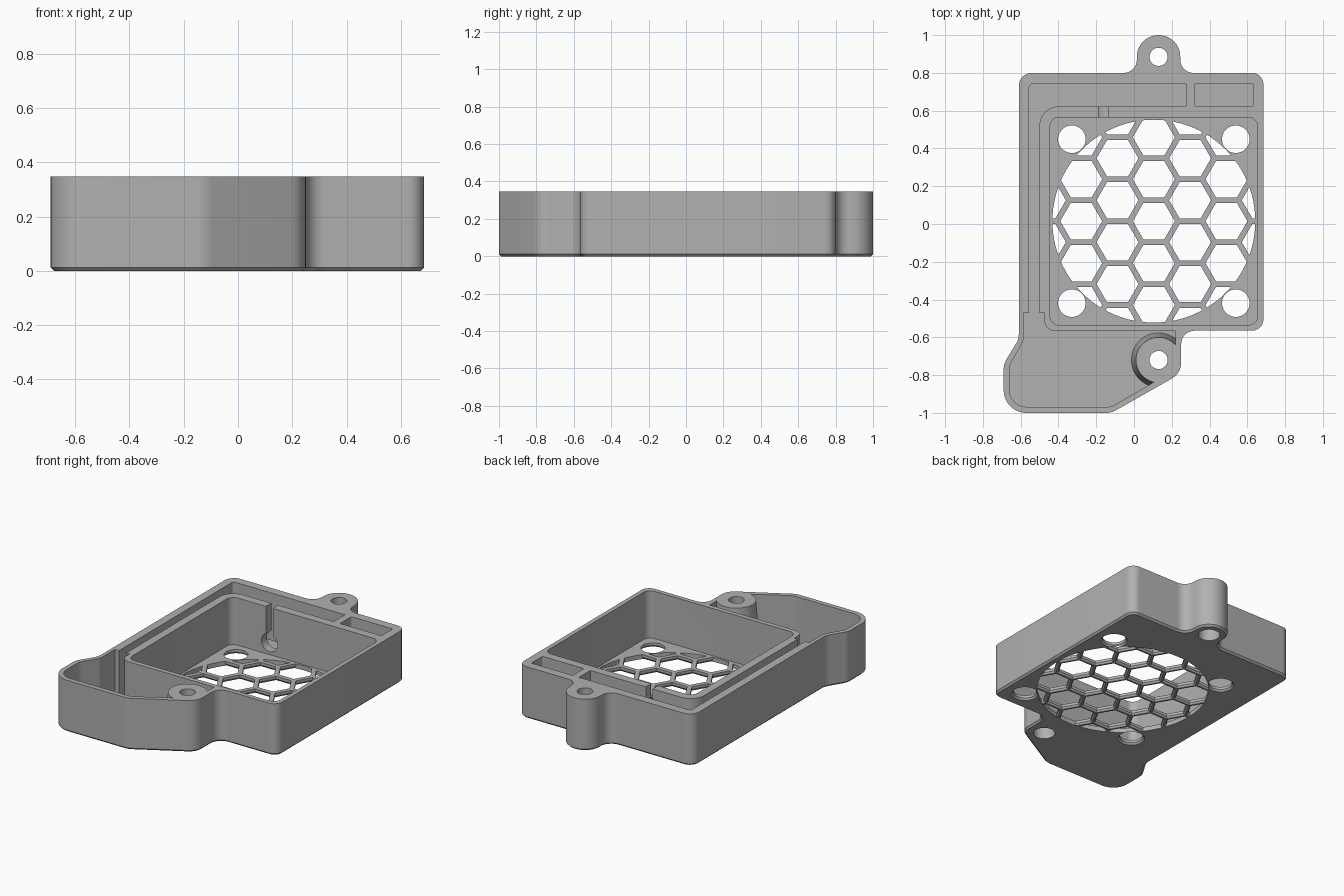
import bpy, bmesh, math
from mathutils import Vector, Matrix

cube = bpy.data.objects.get("Cube")
if cube:
    bpy.data.objects.remove(cube, do_unlink=True)

TOP, FLOOR, CHAMFER = 0.347, 0.03, 0.012
OVER = 0.4
FAN = Vector((0.105, 0.015))

grey = bpy.data.materials.new("grey plastic")
grey.use_nodes = True
colour = (0.44, 0.44, 0.44, 1)
grey.diffuse_color = colour
grey.node_tree.nodes["Principled BSDF"].inputs["Base Color"].default_value = colour


def rounded(corners, steps=10):
    """Outline from (x, y, radius) corners, each replaced by an arc."""
    out = []
    for i, (x, y, r) in enumerate(corners):
        p = Vector((x, y))
        a = (Vector(corners[i - 1][:2]) - p).normalized()
        b = (Vector(corners[(i + 1) % len(corners)][:2]) - p).normalized()
        if r == 0:
            out.append(p)
            continue
        half = a.angle(b) / 2
        centre = p + (a + b).normalized() * (r / math.sin(half))
        start = p + a * (r / math.tan(half)) - centre
        end = p + b * (r / math.tan(half)) - centre
        sweep = math.atan2(start.x * end.y - start.y * end.x, start.dot(end))
        for k in range(steps + 1):
            out.append(centre + Matrix.Rotation(sweep * k / steps, 2) @ start)
    return out


def finish(bm, name):
    bmesh.ops.recalc_face_normals(bm, faces=bm.faces)
    mesh = bpy.data.meshes.new(name)
    bm.to_mesh(mesh)
    bm.free()
    mesh.materials.append(grey)
    obj = bpy.data.objects.new(name, mesh)
    bpy.context.collection.objects.link(obj)
    return obj


def prism(name, corners, z0, z1, chamfer=0):
    """Extruded outline, optionally with a chamfered bottom edge."""
    bm = bmesh.new()
    base = bm.faces.new([bm.verts.new((p.x, p.y, z0 + chamfer)) for p in rounded(corners)])
    up = bmesh.ops.extrude_face_region(bm, geom=[base], use_keep_orig=True)["geom"]
    bmesh.ops.translate(bm, vec=(0, 0, z1 - z0 - chamfer),
                        verts=[v for v in up if isinstance(v, bmesh.types.BMVert)])
    bmesh.ops.recalc_face_normals(bm, faces=bm.faces)
    if chamfer:
        bmesh.ops.inset_region(bm, faces=[base], thickness=chamfer, use_even_offset=True)
        for v in base.verts:
            v.co.z = z0
    return finish(bm, name)


def box(name, x0, x1, y0, y1, z0, z1, r=0):
    return prism(name, [(x0, y0, r), (x1, y0, r), (x1, y1, r), (x0, y1, r)], z0, z1)


def stack(name, places, rings, sides):
    """Upright solids at each place, built from (radius, z) rings."""
    bm = bmesh.new()
    for x, y in places:
        loops = [[bm.verts.new((x + r * math.cos(math.tau * k / sides),
                                y + r * math.sin(math.tau * k / sides), z))
                  for k in range(sides)] for r, z in rings]
        bm.faces.new(loops[0])
        bm.faces.new(loops[-1])
        for a, b in zip(loops, loops[1:]):
            for k in range(sides):
                j = (k + 1) % sides
                bm.faces.new((a[k], a[j], b[j], b[k]))
    return finish(bm, name)


def combine(obj, tool, operation="DIFFERENCE"):
    """Apply a boolean and discard the tool."""
    mod = obj.modifiers.new("cut", "BOOLEAN")
    mod.operation, mod.solver, mod.object = operation, "EXACT", tool
    bpy.context.view_layer.update()
    result = obj.evaluated_get(bpy.context.evaluated_depsgraph_get())
    mesh = bpy.data.meshes.new_from_object(result)
    obj.modifiers.clear()
    obj.data = mesh
    bpy.data.objects.remove(tool, do_unlink=True)


# Solid outer block with the rear ear and the front connector lobe
housing = prism("fan_housing", [
    (-0.61, 0.80, 0.07), (0.015, 0.80, 0.07), (0.015, 1.0, 0.114), (0.245, 1.0, 0.114),
    (0.245, 0.80, 0.07), (0.685, 0.80, 0.06), (0.685, -0.565, 0.06), (0.25, -0.565, 0.07),
    (0.25, -0.79, 0.1), (-0.12, -1.0, 0.1), (-0.69, -1.0, 0.12), (-0.69, -0.74, 0.1),
    (-0.61, -0.61, 0.1)], 0, TOP, CHAMFER)

# Square fan bay
combine(housing, box("fan_bay", -0.445, 0.655, -0.535, 0.565, FLOOR, OVER, 0.05))

# Connector bay in the lobe, leaving a tapered screw boss
lobe = prism("connector_bay", [
    (-0.585, -0.47, 0), (-0.475, -0.47, 0), (-0.475, -0.567, 0.06), (0.22, -0.567, 0),
    (0.22, -0.77, 0), (-0.12, -0.968, 0.08), (-0.66, -0.968, 0.09), (-0.66, -0.75, 0.08),
    (-0.585, -0.62, 0.08)], FLOOR, OVER)
screws = [(0.13, 0.885), (0.13, -0.72)]
combine(lobe, stack("boss", screws[1:], [(0.146, 0), (0.12, TOP), (0.12, 0.5)], 64))
combine(housing, lobe)

# Wire channel round the bay, and the separate rear pocket
combine(housing, prism("wire_channel", [
    (-0.555, 0.742, 0.02), (0.275, 0.742, 0), (0.275, 0.622, 0), (-0.50, 0.622, 0.1),
    (-0.50, -0.49, 0), (-0.555, -0.49, 0)], FLOOR, OVER))
combine(housing, box("rear_pocket", 0.322, 0.63, 0.622, 0.742, FLOOR, OVER, 0.008))

# Keyhole wire slot through the rear bay wall
combine(housing, box("wire_slot", -0.188, -0.137, 0.54, 0.65, 0.11, OVER))
keyhole = stack("wire_hole", [(0, 0)], [(0.06, -0.05), (0.06, 0.05)], 32)
keyhole.data.transform(Matrix.Translation((-0.162, 0.595, 0.11)) @ Matrix.Rotation(math.pi / 2, 4, "X"))
combine(housing, keyhole)

# Honeycomb grille clipped to the fan circle
PITCH, CELL, RADIUS = 0.222, 0.111, 0.537
cells = []
for col in range(-3, 4):
    for row in range(-3, 4):
        c = FAN + Vector((col * PITCH * math.sqrt(3) / 2, (row + col % 2 / 2) * PITCH))
        if (c - FAN).length < RADIUS + CELL:
            cells.append(tuple(c))
grille = stack("grille_cells", cells,
               [(CELL + 0.01, -0.01), (CELL + 0.01, 0), (CELL, CHAMFER), (CELL, 0.1)], 6)
combine(grille, stack("fan_circle", [tuple(FAN)], [(RADIUS, -0.1), (RADIUS, 0.2)], 96), "INTERSECT")
combine(housing, grille)

# Fan corner holes and counterbored screw holes
corners = [(FAN.x + sx * 0.434, FAN.y + sy * 0.434) for sx in (-1, 1) for sy in (-1, 1)]
combine(housing, stack("fan_holes", corners,
                       [(0.084, -0.01), (0.084, 0), (0.073, CHAMFER), (0.073, 0.1)], 40))
combine(housing, stack("screw_holes", screws,
                       [(0.068, -0.05), (0.068, 0.15), (0.048, 0.17), (0.048, OVER)], 40))

# Smooth the rounded walls, keep edges crisp
bpy.ops.object.select_all(action="DESELECT")
housing.select_set(True)
bpy.context.view_layer.objects.active = housing
bpy.ops.object.shade_smooth_by_angle(angle=math.radians(25))
